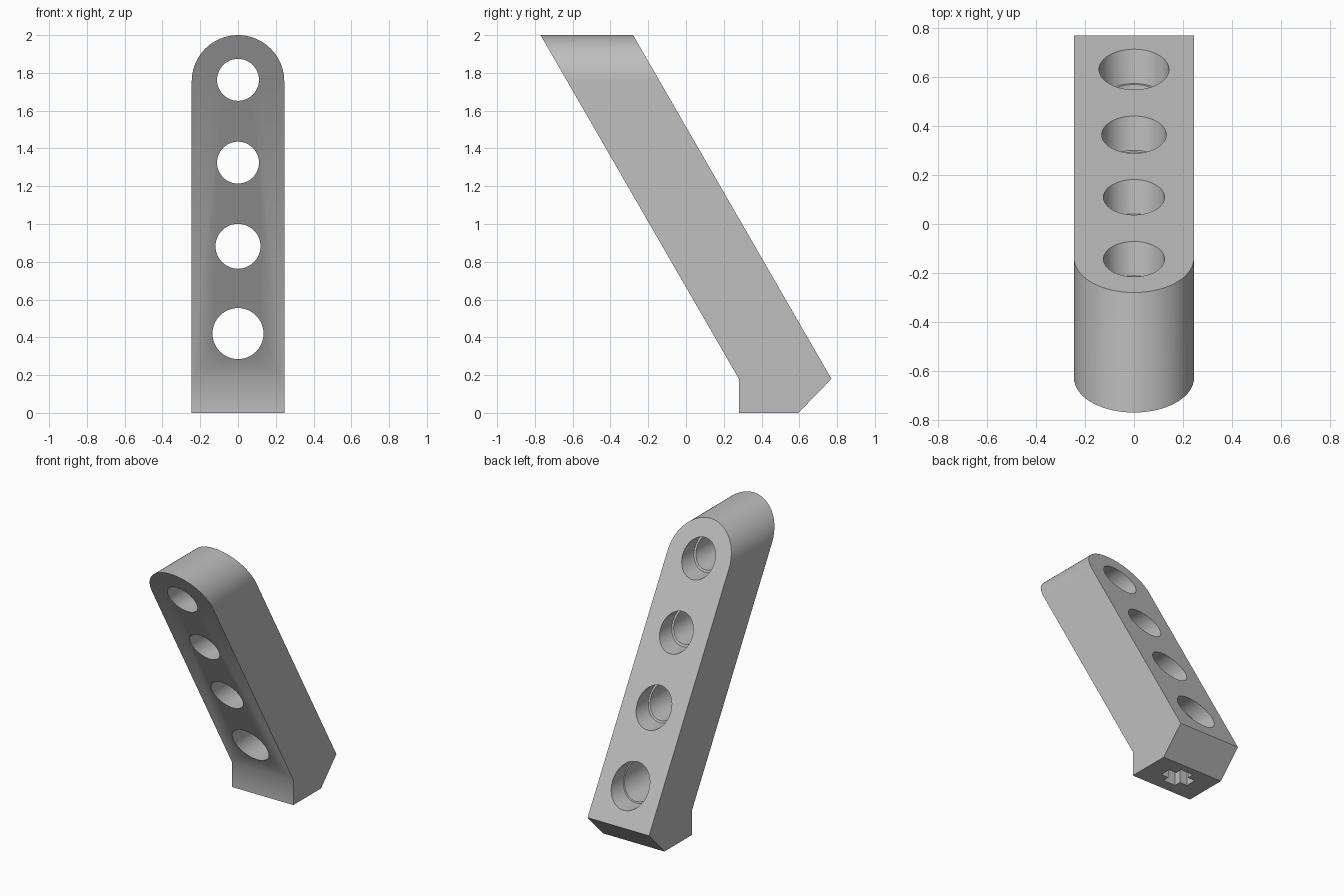
import bpy
import bmesh
from math import sin, cos, pi

default = bpy.data.objects.get("Cube")
if default:
    bpy.data.objects.remove(default)

HALF = 0.245                    # half width of the bar
KNEE = 0.18                     # height where the bar starts to lean
SLOPE = (0.28 + 0.77) / (2.0 - KNEE)

grey = bpy.data.materials.new("warm_grey")
grey.use_nodes = True
colour = (0.52, 0.52, 0.52, 1)
grey.diffuse_color = colour
grey.node_tree.nodes["Principled BSDF"].inputs["Base Color"].default_value = colour


def lean(start):
    """Straight leaning plane: y as a function of z."""
    return lambda z: start - (z - KNEE) * SLOPE


def arc(radius, z, start, end, steps):
    return [(radius * cos(start + (end - start) * i / steps),
             z + radius * sin(start + (end - start) * i / steps))
            for i in range(steps + 1)]


def prism(name, outline, front, back):
    """Join an x-z outline between a front and a back leaning plane."""
    bm = bmesh.new()
    a = [bm.verts.new((x, front(z), z)) for x, z in outline]
    b = [bm.verts.new((x, back(z), z)) for x, z in outline]
    bm.faces.new(a)
    bm.faces.new(b[::-1])
    for i in range(len(a)):
        j = (i + 1) % len(a)
        bm.faces.new((a[i], b[i], b[j], a[j]))
    bmesh.ops.recalc_face_normals(bm, faces=bm.faces[:])
    mesh = bpy.data.meshes.new(name)
    bm.to_mesh(mesh)
    bm.free()
    obj = bpy.data.objects.new(name, mesh)
    obj.data.materials.append(grey)
    bpy.context.collection.objects.link(obj)
    return obj


def box(name, x, y0, y1, z0, z1):
    return prism(name, [(-x, z0), (x, z0), (x, z1), (-x, z1)],
                 lambda z: y0, lambda z: y1)


def cut(target, cutter, operation="DIFFERENCE"):
    cutter.hide_render = True
    bpy.context.view_layer.objects.active = target
    mod = target.modifiers.new("cut", "BOOLEAN")
    mod.operation = operation
    mod.solver = "EXACT"
    mod.object = cutter
    bpy.ops.object.modifier_apply(modifier=mod.name)
    bpy.data.objects.remove(cutter)


# Leaning bar with a round top
top = arc(HALF, 2.0 - HALF, 0, pi, 48)
bar = prism("leaning_bar", [(-HALF, KNEE), (HALF, KNEE)] + top,
            lean(0.28), lean(0.77))

# Foot with an upright front and a chamfered back, sharing the knee edge
foot = prism("foot", [(-HALF, 0), (HALF, 0), (HALF, KNEE), (-HALF, KNEE)],
             lambda z: 0.28, lambda z: 0.595 + z * (0.77 - 0.595) / KNEE)
cut(bar, foot, "UNION")

# Four level bores, each a little wider at the back: height, radius, back radius
for z, bore, wide in ((0.42, 0.135, 0.143), (0.882, 0.119, 0.132),
                      (1.325, 0.111, 0.125), (1.763, 0.111, 0.125)):
    cut(bar, prism("bore", arc(bore, z, 0, 2 * pi, 48)[:-1],
                   lean(0.1), lean(0.9)))
    cut(bar, prism("counterbore", arc(wide, z, 0, 2 * pi, 48)[:-1],
                   lean(0.63), lean(0.9)))

# Cross-shaped socket under the foot
cut(bar, box("socket_wide", 0.11, 0.41, 0.49, -0.1, 0.1))
cut(bar, box("socket_long", 0.05, 0.36, 0.54, -0.1, 0.1))

bpy.ops.object.select_all(action="DESELECT")
bar.select_set(True)
bpy.context.view_layer.objects.active = bar
bpy.ops.object.shade_smooth_by_angle(angle=pi / 6)
